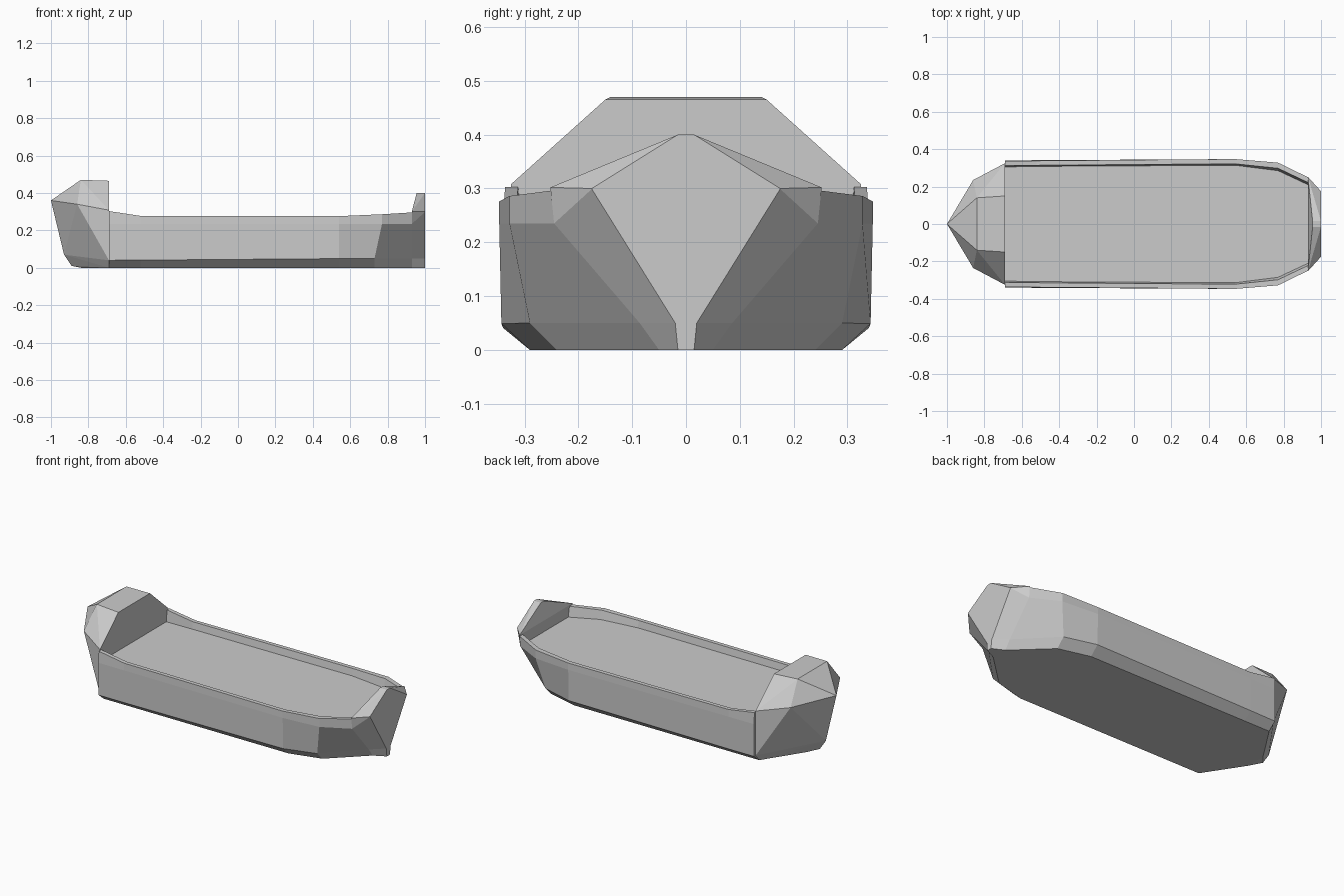
import bpy, bmesh

if "Cube" in bpy.data.objects:
    bpy.data.objects.remove(bpy.data.objects["Cube"])


def finish(bm, name):
    bmesh.ops.remove_doubles(bm, verts=bm.verts, dist=0.0005)
    bmesh.ops.dissolve_degenerate(bm, edges=bm.edges, dist=0.0005)
    bmesh.ops.recalc_face_normals(bm, faces=bm.faces)
    mesh = bpy.data.meshes.new(name)
    bm.to_mesh(mesh)
    bm.free()
    obj = bpy.data.objects.new(name, mesh)
    bpy.context.collection.objects.link(obj)
    return obj


def mirrored_hull(name, points):
    """Faceted solid around half-points mirrored in y."""
    bm = bmesh.new()
    for x, y, z in points:
        bm.verts.new((x, y, z))
        if y:
            bm.verts.new((x, -y, z))
    res = bmesh.ops.convex_hull(bm, input=bm.verts)
    junk = [g for g in res["geom_interior"] if isinstance(g, bmesh.types.BMVert)]
    bmesh.ops.delete(bm, geom=junk, context='VERTS')
    return finish(bm, name)


def loft(name, rings):
    """Skin closed sections and cap both ends."""
    bm = bmesh.new()
    rows = [[bm.verts.new(p) for p in ring] for ring in rings]
    n = len(rows[0])
    for a, b in zip(rows, rows[1:]):
        for i in range(n):
            j = (i + 1) % n
            bm.faces.new((a[i], a[j], b[j], b[i]))
    bm.faces.new(rows[0])
    bm.faces.new(rows[-1])
    return finish(bm, name)


DECK = 0.235

# Hull sections: low x, high x, bottom y, chine y, chine z,
# side y, rail y, rail z, rail inner y, deck edge y
sections = [
    (-0.69, -0.69, 0.290, 0.338, 0.040, 0.340, 0.336, 0.303, 0.312, 0.305),
    (-0.52, -0.52, 0.290, 0.340, 0.041, 0.341, 0.338, 0.277, 0.314, 0.308),
    (0.54, 0.54, 0.290, 0.343, 0.049, 0.347, 0.347, 0.276, 0.322, 0.314),
    (0.73, 0.77, 0.240, 0.290, 0.050, 0.328, 0.328, 0.286, 0.298, 0.285),
    (0.93, 0.93, 0.050, 0.086, 0.050, 0.245, 0.250, 0.296, 0.222, 0.210),
]
rings = []
for xl, xh, by, cy, cz, sy, ry, rz, iy, dy in sections:
    rings.append([(xl, by, 0), (xl, cy, cz), (xh, sy, DECK),
                  (xh, ry, rz), (xh, iy, rz), (xh, dy, DECK)])
# Stern section narrows to the skeg
rings.append([(1, 0.015, 0), (1, 0.02, 0.05), (1, 0.175, 0.299),
              (1, 0.175, 0.30), (1, 0.17, 0.30), (1, 0.16, 0.30)])
rings = [r + [(x, -y, z) for x, y, z in reversed(r)] for r in rings]
loft("hull", rings)

# Raised faceted bow with its forecastle roof
mirrored_hull("bow", [
    (-0.69, 0.290, 0.0), (-0.69, 0.325, 0.04), (-0.69, 0.325, 0.308),
    (-0.69, 0.150, 0.465), (-0.84, 0.140, 0.47), (-0.86, 0.235, 0.34),
    (-1.0, 0.0, 0.36), (-0.93, 0.0, 0.07), (-0.89, 0.0, 0.01),
    (-0.84, 0.06, 0.0),
])

# Peaked bulwark across the stern
mirrored_hull("stern_bulwark", [
    (0.93, 0.245, DECK), (0.93, 0.252, 0.302), (1.0, 0.175, 0.30),
    (1.0, 0.015, 0.40), (0.955, 0.015, 0.40),
])
